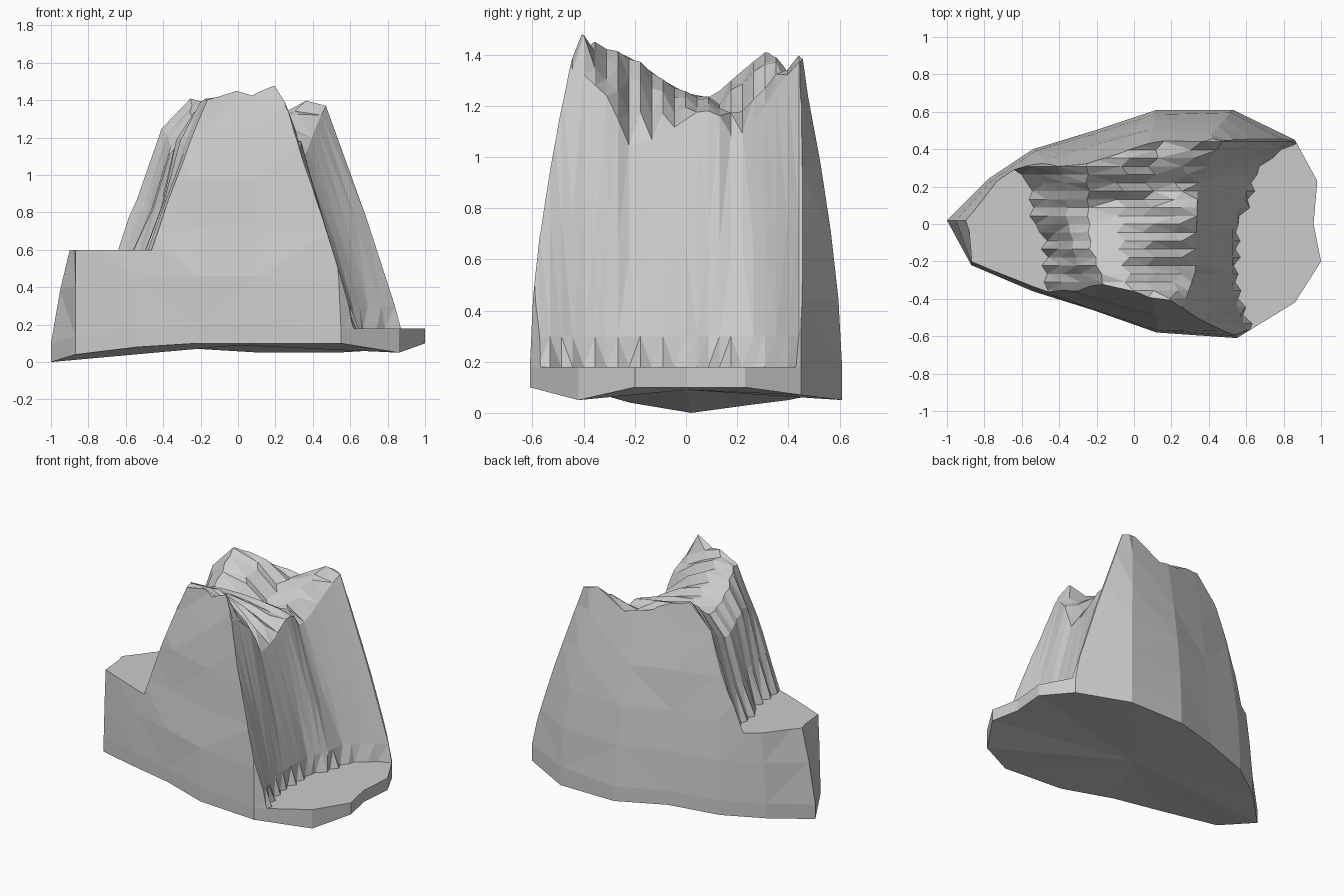
import bpy, bmesh, random
from mathutils import Vector

random.seed(4)
cube = bpy.data.objects.get("Cube")
if cube:
    bpy.data.objects.remove(cube, do_unlink=True)

stone = bpy.data.materials.new("grey_stone")
stone.use_nodes = True
GREY = (0.6, 0.6, 0.6, 1)
stone.diffuse_color = GREY
stone.node_tree.nodes["Principled BSDF"].inputs["Base Color"].default_value = GREY

SUMMIT, RIGHT_SHELF, LEFT_SHELF = 1.5, 0.6, 0.18


def lookup(points, v):
    """Linear interpolation through (position, value) pairs."""
    if v <= points[0][0]:
        return points[0][1]
    for (a, p), (b, q) in zip(points, points[1:]):
        if v <= b:
            return p + (q - p) * (v - a) / (b - a)
    return points[-1][1]


def make_object(name, bm):
    bmesh.ops.triangulate(bm, faces=bm.faces[:])
    bmesh.ops.recalc_face_normals(bm, faces=bm.faces[:])
    mesh = bpy.data.meshes.new(name)
    bm.to_mesh(mesh)
    bm.free()
    mesh.materials.append(stone)
    obj = bpy.data.objects.new(name, mesh)
    bpy.context.collection.objects.link(obj)
    return obj


# Outer walls: foot x, foot y, underside z, summit x, summit y
COLUMNS = [
    (-1, .02, 0, -.64, .02), (-.78, .24, .03, -.6, .2), (-.54, .4, .05, -.4, .26),
    (-.21, .5, .07, -.2, .32), (.12, .61, .05, .08, .39), (.53, .61, .05, .36, .42),
    (.86, .45, .07, .43, .44), (.98, .23, .1, .58, .2), (.96, 0, .1, .58, 0),
    (1, -.2, .1, .58, -.2), (.86, -.42, .05, .5, -.38), (.55, -.61, .1, .4, -.45),
    (.12, -.58, .1, .1, -.38), (-.22, -.46, .1, -.2, -.3), (-.54, -.36, .08, -.45, -.24),
    (-.87, -.22, .04, -.86, -.15),
]


def build_walls():
    bm = bmesh.new()
    rings = [[bm.verts.new((x, y, z)) for x, y, z, _, _ in COLUMNS]]
    for t in (0, .2, .4, .6, .8, 1):
        ring = []
        for x, y, z, sx, sy in COLUMNS:
            low = LEFT_SHELF if x > .5 else z + .1
            f = t ** (1.25 if x > .6 or x < -.6 else 1.6)
            wobble = random.uniform(-.01, .01) if 0 < t < 1 and abs(x) < .5 else 0
            ring.append(bm.verts.new((x + (sx - x) * f + wobble, y + (sy - y) * f + wobble,
                                      low + (SUMMIT - low) * t)))
        rings.append(ring)
    n = len(COLUMNS)
    for low, high in zip(rings, rings[1:]):
        for i in range(n):
            j = (i + 1) % n
            bm.faces.new((low[i], low[j], high[j], high[i]))
    # Underside and summit caps fan out from the middle
    for ring, z in ((rings[0], .09), (rings[-1], SUMMIT)):
        hub = bm.verts.new((0, 0, z))
        for i in range(n):
            bm.faces.new((ring[i], ring[(i + 1) % n], hub))
    return make_object("rock", bm)


# Terrain lines across the rock, each as (y, value)
VALLEY = [(-.42, 1.47), (-.34, 1.44), (-.2, 1.38), (-.09, 1.3), (0, 1.25),
          (.1, 1.23), (.2, 1.32), (.31, 1.41), (.44, 1.39)]
LIP = [(-.42, 1.34), (-.3, 1.23), (-.22, 1.04), (-.1, 1.08), (.05, 1.18),
       (.12, 1.18), (.18, 1.08), (.24, 1.1), (.37, 1.29), (.44, 1.37)]
LIP_X = [(-.42, .27), (-.25, .33), (.2, .34), (.3, .39), (.44, .47)]
LIP_FOOT = [(-.56, .63), (-.42, .57), (-.3, .55), (0, .55), (.12, .62), (.27, .64),
            (.35, .72), (.44, .88)]
BACK_FOOT = [(-.35, -.47), (-.05, -.48), (0, -.54), (.22, -.56), (.32, -.67)]
BACK_TOP = [(-.35, -.15), (-.1, -.24), (.3, -.25)]
BACK_STEEP = [(-.3, .67), (-.15, .8)]


def terrain_row(y, odd):
    """One cross-section: high shelf, cliff, summit valley, cliff, low shelf."""
    def jag(s):
        return random.uniform(.3, 1) * s * (1 if odd else -1)
    valley, lip = lookup(VALLEY, y), lookup(LIP, y)
    foot, top = lookup(BACK_FOOT, y), lookup(BACK_TOP, y)
    lip_x, lip_foot = lookup(LIP_X, y), lookup(LIP_FOOT, y)
    top_z = valley - (.03 if y < -.28 else 0)
    row = [(-1.2, RIGHT_SHELF), (foot + jag(.02), RIGHT_SHELF)]
    for f, h in ((.3, .33), (.62, lookup(BACK_STEEP, y))):
        row.append((foot + (top - foot) * f + jag(.008), RIGHT_SHELF + (top_z - RIGHT_SHELF) * h))
    row.append((top + jag(.01), top_z))
    # Summit ridges, with a notch in the back rim
    for f in (.3, .55, .82):
        notch = max(0, .13 * (1 - abs(f - .5) * 3.3)) if y > .12 else 0
        z = valley + (lip - valley) * max(0, f - .4) * 1.5 - notch
        if y > .4 and f > .7:
            z = 1.39
        if y < -.36 and f > .7:
            z = 1.48
        row.append((top + (lip_x - top) * f + jag(.03), z + jag(.01)))
    row.append((lip_x, lip))
    # Cliff with a jagged scree skirt at its foot
    skirt = min(lip_foot, lip_x + (lip_foot - lip_x) * .9)
    row.append((lip_x + (skirt - lip_x) * .58 + jag(.002), LEFT_SHELF + (lip - LEFT_SHELF) * .5))
    row.append((skirt, LEFT_SHELF + .12))
    row.append((lip_foot + jag(.02), LEFT_SHELF))
    row.append((1.2, LEFT_SHELF))
    return [Vector((x, y, z)) for x, z in row]


def build_terrain():
    bm = bmesh.new()
    ys = [-.75] + [-.62 + i * .0442 for i in range(29)] + [.75]
    rows = [[bm.verts.new(p) for p in terrain_row(y, i % 2)] for i, y in enumerate(ys)]
    for a, b in zip(rows, rows[1:]):
        for i in range(len(a) - 1):
            bm.faces.new((a[i], a[i + 1], b[i + 1], b[i]))
    made = bmesh.ops.extrude_face_region(bm, geom=bm.faces[:], use_keep_orig=True)
    for v in made["geom"]:
        if isinstance(v, bmesh.types.BMVert):
            v.co.z = -.5
    obj = make_object("terrain_cutter", bm)
    obj.hide_render = True
    return obj


# Keep only the part of the walls that lies under the terrain
rock, terrain = build_walls(), build_terrain()
cut = rock.modifiers.new("terrain", 'BOOLEAN')
cut.operation = 'INTERSECT'
cut.solver = 'EXACT'
cut.object = terrain
graph = bpy.context.evaluated_depsgraph_get()
result = bpy.data.meshes.new_from_object(rock.evaluated_get(graph))
rock.modifiers.clear()
rock.data = result
bpy.data.objects.remove(terrain, do_unlink=True)
for face in rock.data.polygons:
    face.use_smooth = False
